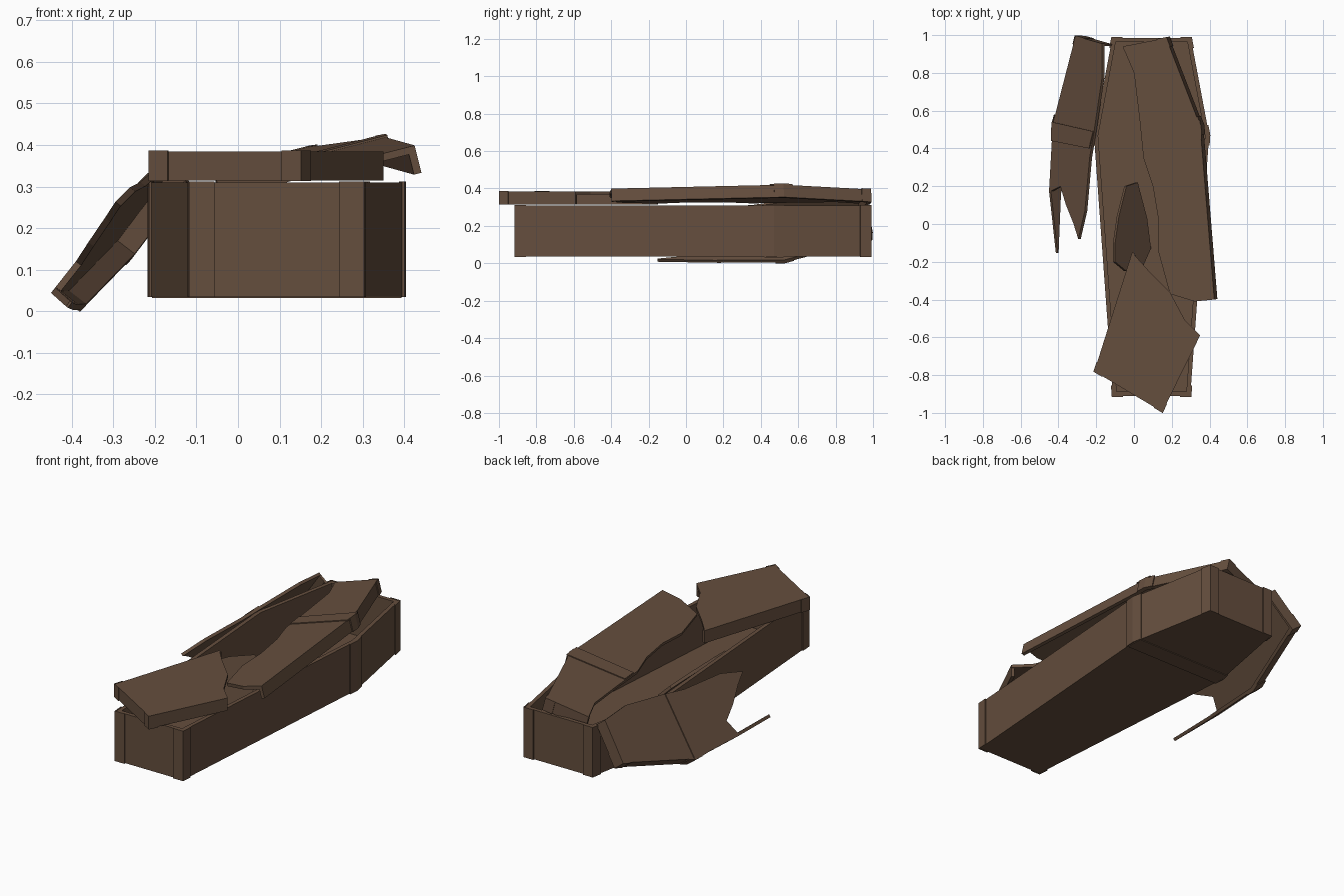
import bpy, bmesh
from mathutils import Vector

if "Cube" in bpy.data.objects:
    bpy.data.objects.remove(bpy.data.objects["Cube"])

wood = bpy.data.materials.new("dark_brown_wood")
wood.diffuse_color = (0.13, 0.077, 0.048, 1)
wood.use_nodes = True
wood.node_tree.nodes["Principled BSDF"].inputs["Base Color"].default_value = wood.diffuse_color


def plane(z0, b, c):
    """Map (x, y, depth along normal) onto the sloping plane z = z0 + b*x + c*y."""
    n = Vector((-b, -c, 1)).normalized()
    return lambda x, y, d: Vector((x, y, z0 + b * x + c * y)) + n * d


def prism(name, pts, f, d0, d1):
    """Solid between two depths over a polygon; depths may vary per point."""
    k = len(pts)
    lo = d0 if isinstance(d0, list) else [d0] * k
    hi = d1 if isinstance(d1, list) else [d1] * k
    bm = bmesh.new()
    a = [bm.verts.new(f(x, y, d)) for (x, y), d in zip(pts, lo)]
    b = [bm.verts.new(f(x, y, d)) for (x, y), d in zip(pts, hi)]
    bm.faces.new(a[::-1])
    bm.faces.new(b)
    for i in range(k):
        j = (i + 1) % k
        bm.faces.new((a[i], a[j], b[j], b[i]))
    bmesh.ops.recalc_face_normals(bm, faces=bm.faces)
    me = bpy.data.meshes.new(name)
    bm.to_mesh(me)
    bm.free()
    me.materials.append(wood)
    ob = bpy.data.objects.new(name, me)
    bpy.context.collection.objects.link(ob)
    return ob


def strip(chain, t):
    """Polygon of a mitred strip, t to the left of the chain (negative = right)."""
    p = [Vector(q) for q in chain]
    ns = []
    for u, v in zip(p, p[1:]):
        e = (v - u).normalized()
        ns.append(Vector((-e.y, e.x)))
    off = []
    for i, q in enumerate(p):
        n1, n2 = ns[max(i - 1, 0)], ns[min(i, len(ns) - 1)]
        off.append(q + (n1 + n2) / (1 + n1.dot(n2)) * t)
    return [tuple(q) for q in p] + [tuple(q) for q in off[::-1]]


def corner_band(name, prev, p, nxt, w, f, d0, d1, t=0.006):
    """Thin metal-style band wrapped round the outside of a corner."""
    a, p, b = Vector(prev), Vector(p), Vector(nxt)
    chain = [p + (a - p).normalized() * w, p, p + (b - p).normalized() * w]
    prism(name, strip(chain, -t), f, d0, d1)


# Hollow coffin base
flat = plane(0, 0, 0)
CX = 0.093
half = [(0, -0.91), (0.205, -0.91), (0.305, 0.47), (0.208, 0.985), (0, 0.985)]
right = [(CX + x, y) for x, y in half]
left = [(CX - x, y) for x, y in half]
prism("base_floor", right[1:4] + left[3:0:-1], flat, 0.036, 0.06)
prism("base_wall_right", strip(right, 0.022), flat, 0.04, 0.31)
prism("base_wall_left", strip(left[::-1], 0.022), flat, 0.04, 0.31)
for side, ch in (("right", right), ("left", left[::-1])):
    for i in (1, 2, 3):
        corner_band(f"base_band_{side}_{i}", ch[i - 1], ch[i], ch[i + 1],
                    0.055, flat, 0.034, 0.312)
prism("base_band_under", [(CX - 0.3, 0.42), (CX + 0.3, 0.42),
                          (CX + 0.3, 0.52), (CX - 0.3, 0.52)], flat, 0.032, 0.04)

# Foot piece of the broken lid
fa = plane(0.385, 0, 0)
foot = [(-0.21, -0.78), (0.15, -0.995), (0.35, -0.59), (0.27, -0.51),
        (0.19, -0.36), (0.08, -0.25), (-0.01, -0.15)]
prism("lid_foot_top", foot, fa, -0.018, 0)
prism("lid_foot_skirt", strip([foot[6], foot[0], foot[1], foot[2]], 0.018), fa, -0.07, -0.001)
corner_band("lid_foot_band_left", foot[6], foot[0], foot[1], 0.05, fa, -0.072, 0.002, 0.004)
corner_band("lid_foot_band_right", foot[0], foot[1], foot[2], 0.05, fa, -0.072, 0.002, 0.004)

# Right piece of the lid, lying tilted on the base
b, c = 0.25, 0.043
fb = plane(0.42 - b * 0.35 - c * 0.52, b, c)
rp = [(0.425, -0.40), (0.35, 0.52), (0.17, 0.985), (-0.06, 0.94), (0.0, 0.8),
      (0.03, 0.55), (0.05, 0.35), (0.10, 0.2), (0.13, 0.02), (0.13, -0.15),
      (0.19, -0.37), (0.32, -0.41)]
prism("lid_right_top", rp, fb, -0.018, 0)
prism("lid_right_skirt", strip(rp[:4], 0.018), fb, -0.068, -0.001)
prism("lid_right_strap", [(0.05, 0.39), (0.36, 0.45), (0.35, 0.55), (0.04, 0.48)], fb, -0.002, 0.005)
corner_band("lid_right_band_shoulder", rp[0], rp[1], rp[2], 0.05, fb, -0.07, 0.005)
corner_band("lid_right_band_head", rp[1], rp[2], rp[3], 0.05, fb, -0.07, 0.003, 0.004)

# Left piece of the lid, leaning against the side
b, c = 1.3, -0.07
fc = plane(0.045 - b * -0.43 - c * 0.53, b, c)
lp = [(-0.17, 0.955), (-0.31, 0.995), (-0.43, 0.53), (-0.45, 0.17), (-0.39, 0.2),
      (-0.36, 0.1), (-0.32, 0.0), (-0.295, -0.08), (-0.26, 0.07), (-0.235, 0.35),
      (-0.21, 0.5), (-0.17, 0.77)]
prism("lid_left_top", lp, fc, -0.016, 0)
prism("lid_left_skirt", strip(lp[:4], 0.011), fc, -0.068, -0.001)
prism("lid_left_prong", strip([lp[3], (-0.463, -0.15)], 0.010), fc,
      -0.068, [-0.001, -0.062, -0.062, -0.001])
prism("lid_left_strap", [(-0.432, 0.54), (-0.436, 0.44), (-0.235, 0.40), (-0.213, 0.49)],
      fc, -0.002, 0.005)
corner_band("lid_left_band_shoulder", lp[1], lp[2], lp[3], 0.05, fc, -0.068, 0.005, 0.003)
corner_band("lid_left_band_head", lp[0], lp[1], lp[2], 0.045, fc, -0.069, 0.002, 0.003)

# Splintered fragment that has fallen inside
fd = plane(0.18, -1.0, 0.0)
frag = [(-0.04, -0.25), (0.0, -0.16), (0.05, -0.22), (0.09, -0.13), (0.07, 0.03),
        (0.02, 0.22), (-0.04, 0.2), (-0.08, 0.04), (-0.10, -0.1), (-0.10, -0.2)]
prism("lid_fragment", frag, fd, -0.016, 0)
